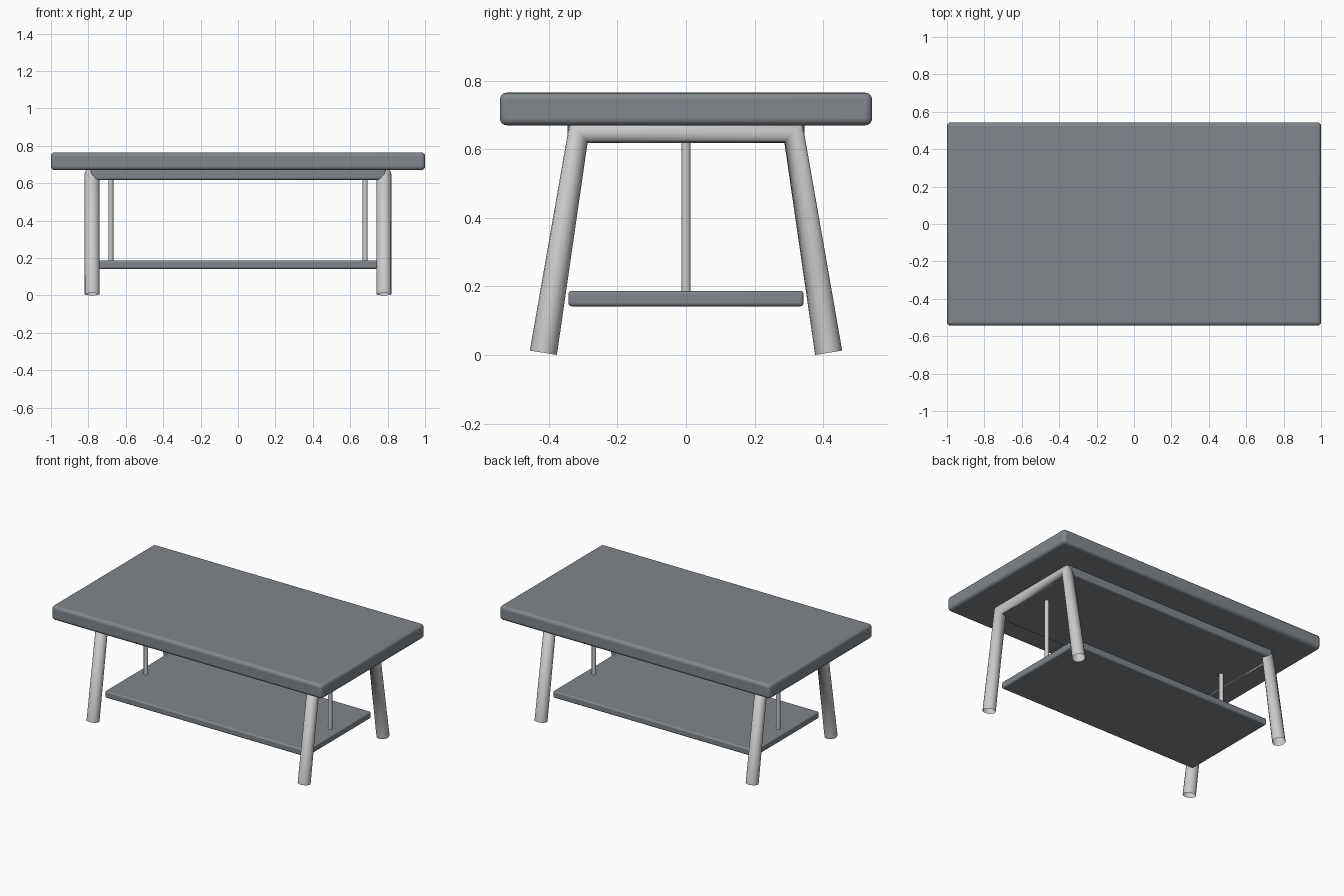
import bpy

if "Cube" in bpy.data.objects:
    bpy.data.objects.remove(bpy.data.objects["Cube"])

slate = bpy.data.materials.new("slate_grey")
slate.diffuse_color = (0.22, 0.24, 0.26, 1)
slate.use_nodes = True
slate.node_tree.nodes["Principled BSDF"].inputs["Base Color"].default_value = slate.diffuse_color


def rounded_board(name, hx, hy, z0, z1, bevel):
    """Box with softened edges, centred on x and y."""
    bpy.ops.mesh.primitive_cube_add(size=2, location=(0, 0, (z0 + z1) / 2))
    ob = bpy.context.object
    ob.name = name
    ob.scale = (hx, hy, (z1 - z0) / 2)
    bpy.ops.object.transform_apply(location=False, rotation=False, scale=True)
    mod = ob.modifiers.new("soft_edges", 'BEVEL')
    mod.width = bevel
    mod.segments = 4
    bpy.ops.object.shade_smooth_by_angle()
    ob.data.materials.append(slate)
    return ob


def leg_frame(name, x):
    """Bent tube: two splayed legs joined by a top bar."""
    curve = bpy.data.curves.new(name, 'CURVE')
    curve.dimensions = '3D'
    curve.bevel_depth = 0.04
    curve.bevel_resolution = 6
    path = [(-0.416, 0.0065), (-0.313, 0.65), (0.313, 0.65), (0.416, 0.0065)]
    spline = curve.splines.new('POLY')
    spline.points.add(len(path) - 1)
    for p, (y, z) in zip(spline.points, path):
        p.co = (x, y, z, 1)
    ob = bpy.data.objects.new(name, curve)
    bpy.context.collection.objects.link(ob)
    bpy.ops.object.select_all(action='DESELECT')
    ob.select_set(True)
    bpy.context.view_layer.objects.active = ob
    bpy.ops.object.convert(target='MESH')


def hanger_rod(name, x):
    """Thin rod carrying the shelf."""
    z0, z1 = 0.16, 0.65
    bpy.ops.mesh.primitive_cylinder_add(vertices=24, radius=0.0135, depth=z1 - z0,
                                        location=(x, 0, (z0 + z1) / 2))
    bpy.context.object.name = name
    bpy.ops.object.shade_smooth_by_angle()


# Boards: top, apron panel beneath it, lower shelf
rounded_board("table_top", 1.0, 0.543, 0.67, 0.765, 0.02)
rounded_board("apron_panel", 0.79, 0.345, 0.618, 0.68, 0.012)
rounded_board("lower_shelf", 0.745, 0.343, 0.142, 0.187, 0.01)

# Tube frames and shelf rods at both ends
for side, s in (("left", -1), ("right", 1)):
    leg_frame(side + "_leg_frame", s * 0.78)
    hanger_rod(side + "_shelf_rod", s * 0.68)
